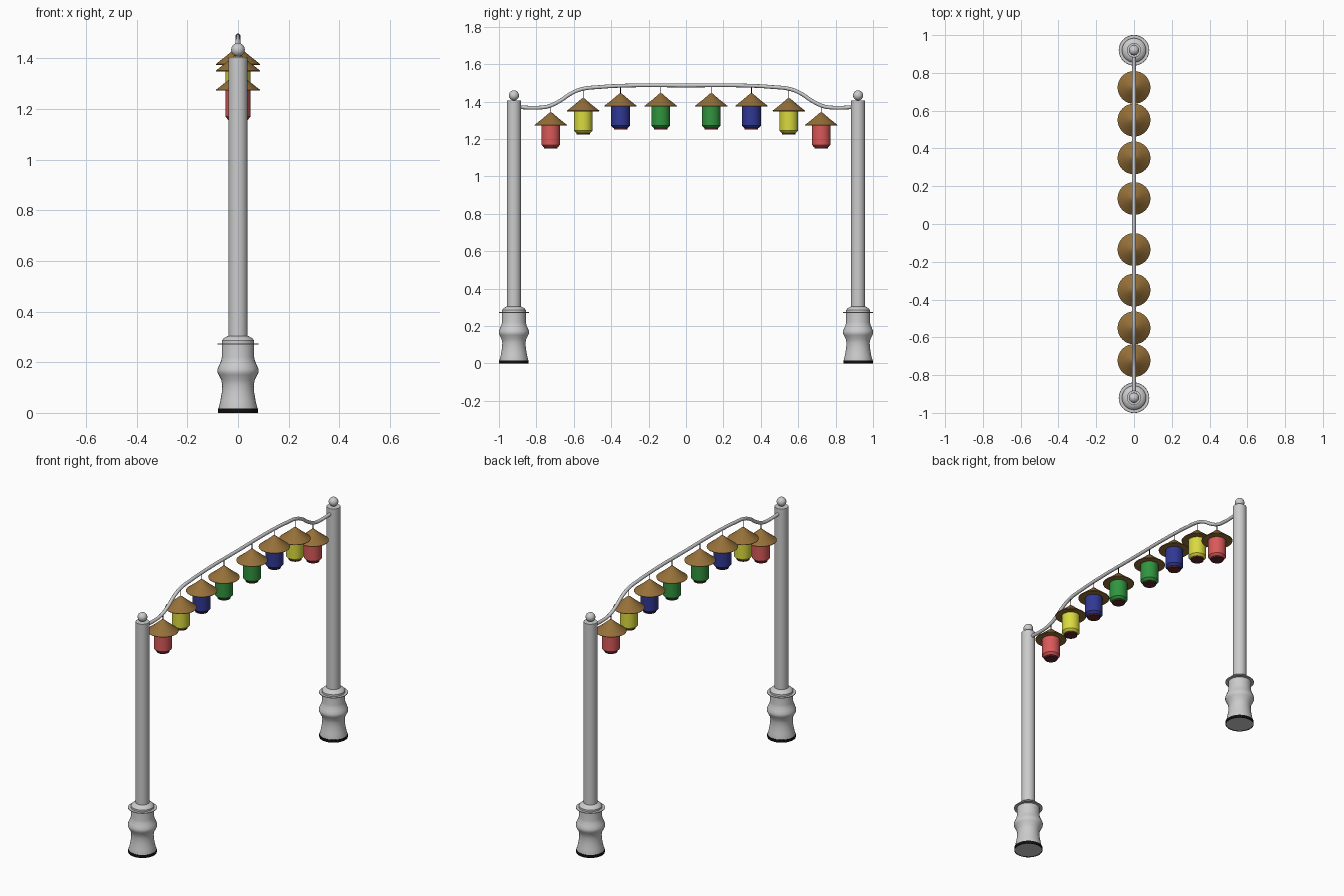
import bpy, bmesh, math

if "Cube" in bpy.data.objects:
    bpy.data.objects.remove(bpy.data.objects["Cube"])


def material(name, rgb):
    m = bpy.data.materials.new(name)
    m.diffuse_color = (*rgb, 1)
    m.use_nodes = True
    m.node_tree.nodes["Principled BSDF"].inputs["Base Color"].default_value = m.diffuse_color
    return m


BLACK = material("black", (0.005, 0.005, 0.005))
BROWN = material("brown", (0.30, 0.16, 0.04))
MAROON = material("maroon", (0.12, 0.02, 0.025))
RED = material("red", (0.70, 0.10, 0.10))
YELLOW = material("yellow", (0.70, 0.70, 0.05))
BLUE = material("blue", (0.03, 0.04, 0.30))
GREEN = material("green", (0.03, 0.30, 0.05))


def lathe(name, profile, y, z=0, mat=None, sides=32):
    """Revolve (radius, height) points about a vertical axis at x = 0."""
    bm = bmesh.new()
    verts = [bm.verts.new((r, 0, h)) for r, h in profile]
    edges = [bm.edges.new(pair) for pair in zip(verts, verts[1:])]
    bmesh.ops.spin(bm, geom=verts + edges, cent=(0, 0, 0), axis=(0, 0, 1),
                   angle=math.tau, steps=sides, use_duplicate=False)
    bmesh.ops.remove_doubles(bm, verts=bm.verts, dist=0.0002)
    bmesh.ops.recalc_face_normals(bm, faces=bm.faces)
    mesh = bpy.data.meshes.new(name)
    bm.to_mesh(mesh)
    bm.free()
    ob = bpy.data.objects.new(name, mesh)
    bpy.context.collection.objects.link(ob)
    ob.location = (0, y, z)
    if mat:
        mesh.materials.append(mat)
    bpy.ops.object.select_all(action='DESELECT')
    ob.select_set(True)
    bpy.context.view_layer.objects.active = ob
    bpy.ops.object.shade_smooth_by_angle(angle=math.radians(30))
    return ob


# Turned pedestal profile, then the lantern body and roof profiles
PEDESTAL = [(0, 0.002), (0.077, 0.002), (0.077, 0.018), (0.070, 0.045), (0.064, 0.08),
            (0.062, 0.11), (0.066, 0.13), (0.076, 0.15), (0.081, 0.16),
            (0.081, 0.172), (0.075, 0.187), (0.067, 0.205), (0.064, 0.22),
            (0.064, 0.285), (0.056, 0.295), (0.040, 0.304), (0, 0.304)]
BODY = [(0, 0), (0.038, 0), (0.050, 0.013), (0.050, 0.12), (0, 0.12)]
ROOF = [(0, 0), (0.086, 0), (0.087, 0.003), (0.045, 0.036), (0.008, 0.068), (0, 0.071)]

for side, s in (("left", -1), ("right", 1)):
    y = s * 0.92

    # Post: foot band, pedestal, collar, shaft and ball finial
    lathe(f"foot_band_{side}", [(0.076, 0), (0.079, 0), (0.079, 0.017), (0.076, 0.017),
                                (0.076, 0)], y, 0, BLACK)
    lathe(f"pedestal_{side}", PEDESTAL, y)
    lathe(f"collar_{side}", [(0, 0), (0.08, 0), (0.08, 0.004), (0, 0.004)], y, 0.27)
    lathe(f"shaft_{side}", [(0, 0), (0.038, 0), (0.038, 1.11), (0, 1.11)], y, 0.295)
    ball = [(0.027 * math.sin(math.pi * i / 16), -0.027 * math.cos(math.pi * i / 16))
            for i in range(17)]
    lathe(f"finial_{side}", ball, y, 1.433)

    # Lanterns: (distance along the rail, bottom of body, rail height, colour)
    for colour, d, z, rail_z, mat in (("green", 0.135, 1.25, 1.485, GREEN),
                                      ("blue", 0.35, 1.25, 1.483, BLUE),
                                      ("yellow", 0.55, 1.224, 1.465, YELLOW),
                                      ("red", 0.723, 1.148, 1.38, RED)):
        name = f"{colour}_lantern_{side}"
        lathe(name + "_body", BODY, s * d, z + 0.008, mat)
        lathe(name + "_bottom", [(0, 0), (0.036, 0), (0.036, 0.01), (0, 0.01)],
              s * d, z, MAROON)
        lathe(name + "_roof", ROOF, s * d, z + 0.124, BROWN)
        h = rail_z - z - 0.185
        lathe(name + "_hanger", [(0, 0), (0.002, 0), (0.002, h), (0, h)],
              s * d, z + 0.185, BLACK, 8)

# Curved rail between the posts
half = [(0.90, 1.37), (0.78, 1.368), (0.735, 1.375), (0.675, 1.403), (0.615, 1.443),
        (0.56, 1.466), (0.46, 1.478), (0.30, 1.486)]
path = [(-y, z) for y, z in half] + [(0, 1.486)] + half[::-1]
curve = bpy.data.curves.new("rail", 'CURVE')
curve.dimensions = '3D'
curve.bevel_depth = 0.010
curve.bevel_resolution = 4
curve.resolution_u = 8
curve.use_fill_caps = True
spline = curve.splines.new('BEZIER')
spline.bezier_points.add(len(path) - 1)
for p, (y, z) in zip(spline.bezier_points, path):
    p.co = (0, y, z)
    p.handle_left_type = p.handle_right_type = 'AUTO'
rail = bpy.data.objects.new("rail", curve)
bpy.context.collection.objects.link(rail)
bpy.ops.object.select_all(action='DESELECT')
rail.select_set(True)
bpy.context.view_layer.objects.active = rail
bpy.ops.object.convert(target='MESH')
bpy.ops.object.shade_smooth_by_angle(angle=math.radians(40))
